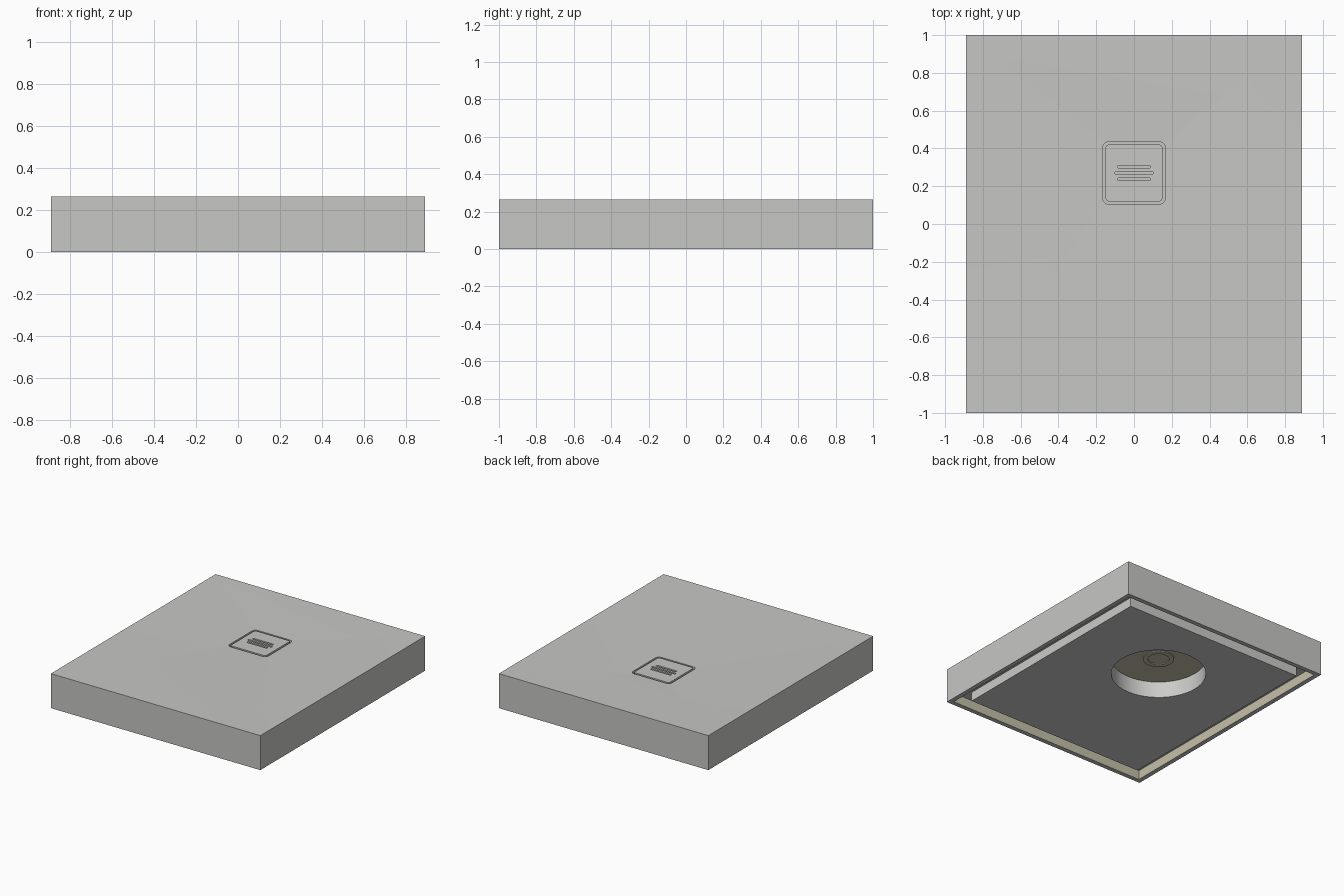
import bpy
import bmesh
from math import cos, sin, pi

if "Cube" in bpy.data.objects:
    bpy.data.objects.remove(bpy.data.objects["Cube"])

W, L, H = 0.89, 1.0, 0.265      # half width, half length, height
RIM, INSET = 0.035, 0.125       # rim thickness, inset of the base block
DRAIN_Y = 0.27
CEILING, GROOVE = 0.125, 0.07


def material(name, colour):
    mat = bpy.data.materials.new(name)
    mat.use_nodes = True
    mat.diffuse_color = (*colour, 1)
    mat.node_tree.nodes["Principled BSDF"].inputs["Base Color"].default_value = (*colour, 1)
    return mat


grey = material("stone grey", (0.57, 0.57, 0.56))
pale = material("pale grey", (0.6, 0.6, 0.59))
beige = material("beige underside", (0.565, 0.527, 0.40))


def ring(hx, hy, z, r=0, cy=0, steps=12):
    """Rounded rectangle; r = 0 gives sharp corners, r = hx = hy a circle."""
    points = []
    for i, (sx, sy) in enumerate([(1, 1), (-1, 1), (-1, -1), (1, -1)]):
        for k in range(steps + 1):
            a = (i + k / steps) * pi / 2
            points.append((sx * (hx - r) + r * cos(a), cy + sy * (hy - r) + r * sin(a), z))
    return points


def loft(bm, rings, cap_start=False, cap_end=False):
    loops = [[bm.verts.new(p) for p in pts] for pts in rings]
    for a, b in zip(loops, loops[1:]):
        for i in range(len(a)):
            j = (i + 1) % len(a)
            bm.faces.new((a[i], a[j], b[j], b[i]))
    if cap_start:
        bm.faces.new(loops[0][::-1])
    if cap_end:
        bm.faces.new(loops[-1])


def finish(name, bm, mats, flip=False):
    bmesh.ops.remove_doubles(bm, verts=bm.verts, dist=0.0001)
    bmesh.ops.recalc_face_normals(bm, faces=bm.faces)
    if flip:
        bmesh.ops.reverse_faces(bm, faces=bm.faces)
    mesh = bpy.data.meshes.new(name)
    bm.to_mesh(mesh)
    bm.free()
    for mat in mats:
        mesh.materials.append(mat)
    obj = bpy.data.objects.new(name, mesh)
    bpy.context.collection.objects.link(obj)
    return obj


def smooth(obj):
    bpy.ops.object.select_all(action="DESELECT")
    obj.select_set(True)
    bpy.context.view_layer.objects.active = obj
    bpy.ops.object.shade_smooth_by_angle(angle=pi / 6)


# Tray shell: drain recess, gently falling top, outer walls, rim and hollow underside
bm = bmesh.new()
loft(bm, [
    ring(0.165, 0.165, 0.21, 0.03, DRAIN_Y),
    ring(0.165, 0.165, 0.25, 0.03, DRAIN_Y),
    ring(W, L, H),
    ring(W, L, 0),
    ring(W - RIM, L - RIM, 0),
    ring(W - RIM, L - RIM, CEILING),
], cap_start=True, cap_end=True)
shell = finish("tray_shell", bm, [grey, beige])
for face in shell.data.polygons:
    c = face.center
    if abs(c.x) < W - RIM + 0.001 and abs(c.y) < L - RIM + 0.001 and 0.01 < c.z < CEILING + 0.01:
        face.material_index = 1
smooth(shell)

# Base block with a stepped flange and a round opening under the drain
bm = bmesh.new()
R = 0.335
loft(bm, [
    ring(W - RIM, L - RIM, CEILING),
    ring(W - RIM - 0.001, L - RIM - 0.001, GROOVE),
    ring(W - INSET, L - INSET, GROOVE),
    ring(W - INSET, L - INSET, 0),
    ring(R, R, 0, R, DRAIN_Y),
    ring(R, R, CEILING, R, DRAIN_Y),
    ring(W - RIM, L - RIM, CEILING),
])
smooth(finish("base_block", bm, [pale]))

# Outlet collar beneath the drain
bm = bmesh.new()
loft(bm, [ring(r, r, z, r, DRAIN_Y) for r, z in
          [(0.11, CEILING), (0.11, 0.118), (0.075, 0.118), (0.075, CEILING)]])
loft(bm, [ring(0.11, 0.11, CEILING, 0.11, DRAIN_Y), ring(0.075, 0.075, CEILING, 0.075, DRAIN_Y)])
smooth(finish("outlet_collar", bm, [beige]))

# Drain cover with three slots cut into it
bm = bmesh.new()
loft(bm, [ring(0.15, 0.15, z, 0.015, DRAIN_Y) for z in (0.2, 0.251)], True, True)
cover = finish("drain_cover", bm, [grey])

bm = bmesh.new()
for offset, half in [(-0.033, 0.087), (0, 0.102), (0.033, 0.087)]:
    loft(bm, [ring(half, 0.008, z, 0.0079, DRAIN_Y + offset, 4) for z in (0.225, 0.3)], True, True)
cutter = finish("slot_cutter", bm, [grey])
cutter.hide_render = True

cut = cover.modifiers.new("slots", "BOOLEAN")
cut.object = cutter
cut.operation = "DIFFERENCE"
cut.solver = "EXACT"
bpy.context.view_layer.objects.active = cover
bpy.ops.object.modifier_apply(modifier=cut.name)
bpy.data.objects.remove(cutter)
smooth(cover)
